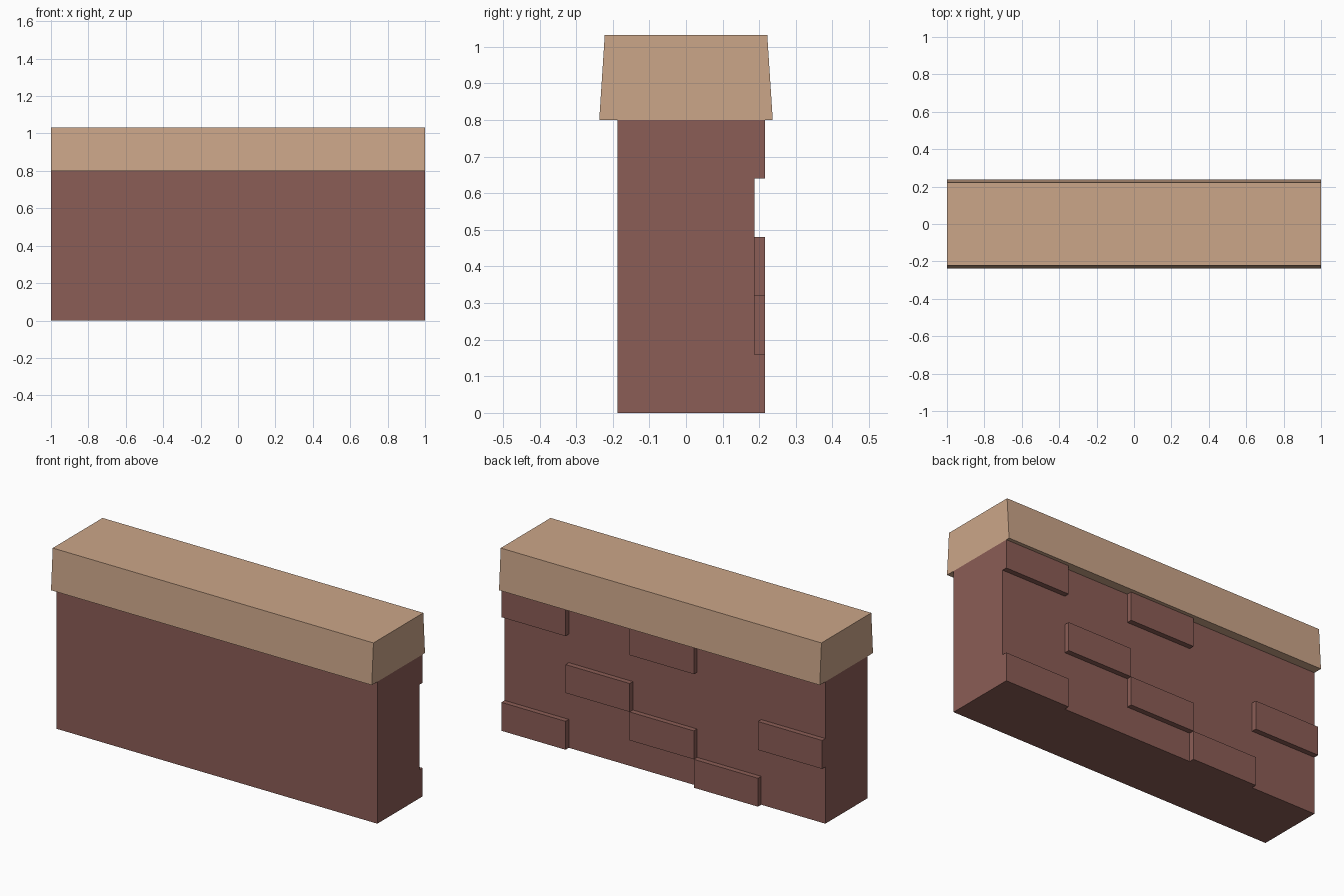
import bpy, bmesh

if "Cube" in bpy.data.objects:
    bpy.data.objects.remove(bpy.data.objects["Cube"])


def material(name, rgb):
    m = bpy.data.materials.new(name)
    m.diffuse_color = (*rgb, 1.0)
    m.use_nodes = True
    m.node_tree.nodes["Principled BSDF"].inputs["Base Color"].default_value = m.diffuse_color
    return m


def box(name, lo, hi, mat, top_inset=0.0):
    """Box from corner to corner; top_inset narrows the top in y."""
    bm = bmesh.new()
    bmesh.ops.create_cube(bm, size=1.0)
    for v in bm.verts:
        is_top = v.co.z > 0
        side = 1 if v.co.y > 0 else -1
        v.co = [lo[i] + (v.co[i] + 0.5) * (hi[i] - lo[i]) for i in range(3)]
        if is_top:
            v.co.y -= side * top_inset
    mesh = bpy.data.meshes.new(name)
    bm.to_mesh(mesh)
    bm.free()
    mesh.materials.append(mat)
    obj = bpy.data.objects.new(name, mesh)
    bpy.context.collection.objects.link(obj)
    return obj


brick_red = material("brick_red", (0.26, 0.11, 0.093))
stone_tan = material("stone_tan", (0.60, 0.38, 0.25))

# Wall body and tapered coping
WALL_Y = 0.187
box("wall", (-1, -WALL_Y, 0), (1, WALL_Y, 0.8), brick_red)
box("coping", (-1, -0.237, 0.8), (1, 0.237, 1.032), stone_tan, top_inset=0.015)

# Raised bricks on the back, as (column from -x, row from the ground)
BRICK_W, BRICK_H, BRICK_OUT = 0.4, 0.16, 0.029
for col, row in [(4, 0), (1, 0), (2, 1), (3, 2), (0, 2), (2, 4), (4, 4)]:
    x, z = -1 + col * BRICK_W, row * BRICK_H
    box(f"brick_{col}_{row}", (x, WALL_Y, z),
        (x + BRICK_W, WALL_Y + BRICK_OUT, z + BRICK_H), brick_red)
